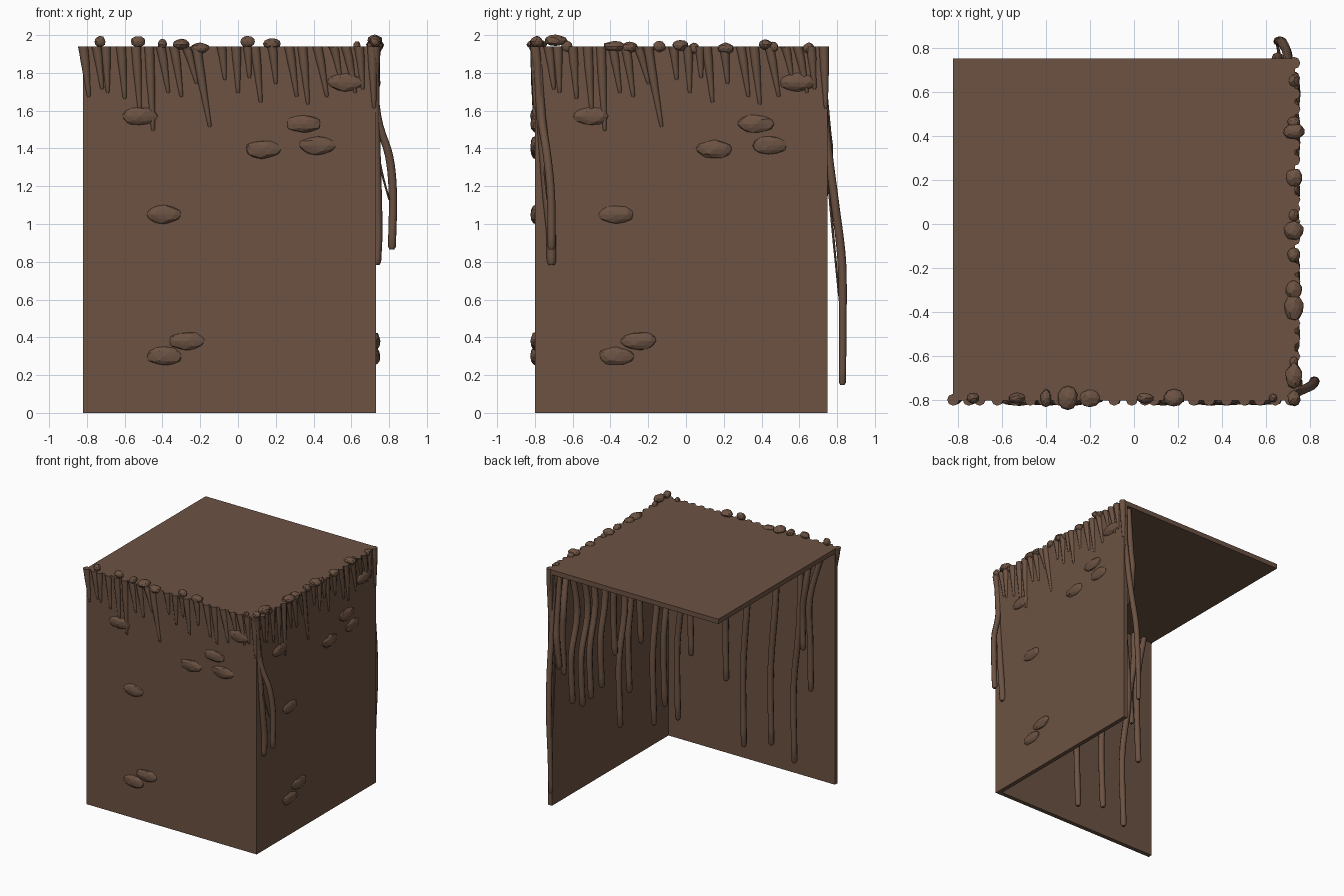
import bpy, bmesh, math, random
from mathutils import Vector, Matrix

random.seed(4)
earth = bpy.data.materials.new("earth_brown")
earth.diffuse_color = (0.15, 0.085, 0.055, 1)


def finish(name, bm, smooth=None):
    bmesh.ops.recalc_face_normals(bm, faces=bm.faces)
    me = bpy.data.meshes.new(name)
    bm.to_mesh(me)
    bm.free()
    ob = bpy.data.objects.new(name, me)
    bpy.context.collection.objects.link(ob)
    me.materials.append(earth)
    if smooth:
        bpy.ops.object.select_all(action='DESELECT')
        ob.select_set(True)
        bpy.context.view_layer.objects.active = ob
        bpy.ops.object.shade_smooth_by_angle(angle=math.radians(smooth))
    return ob


def slab(name, lo, hi):
    lo, hi = Vector(lo), Vector(hi)
    bm = bmesh.new()
    bmesh.ops.create_cube(bm, size=1, matrix=Matrix.Translation((lo + hi) / 2)
                          @ Matrix.Diagonal((*(hi - lo), 1)))
    finish(name, bm)


def tube(bm, pts, radii, sides=8):
    # smooth path through the points, swept by a round horizontal section
    P = [Vector(p) for p in pts]
    P = [2 * P[0] - P[1]] + P + [2 * P[-1] - P[-2]]
    path = []
    n = len(pts) - 1
    for i in range(n):
        a, b, c, d = P[i:i + 4]
        for k in range(5):
            t = k / 5
            p = 0.5 * (2 * b + (c - a) * t + (2 * a - 5 * b + 4 * c - d) * t * t
                       + (3 * b - a - 3 * c + d) * t ** 3)
            path.append((p, radii[i] + (radii[i + 1] - radii[i]) * t))
    end, r = P[-2], radii[-1]
    path += [(end, r), (end - Vector((0, 0, r * 0.7)), r * 0.6)]
    rings = []
    for p, r in path:
        rings.append([bm.verts.new(p + Vector((r * math.cos(2 * math.pi * s / sides),
                                               r * math.sin(2 * math.pi * s / sides), 0)))
                      for s in range(sides)])
    for A, B in zip(rings, rings[1:]):
        for s in range(sides):
            t = (s + 1) % sides
            bm.faces.new((A[s], A[t], B[t], B[s]))
    bm.faces.new(rings[0])
    bm.faces.new(rings[-1])


def stone(bm, pos, size):
    vs = bmesh.ops.create_icosphere(bm, subdivisions=2, radius=1)['verts']
    for v in vs:
        v.co *= random.uniform(0.9, 1.06)
        v.co = Vector(pos) + Vector([c * s for c, s in zip(v.co, size)])


# Turns things on the front wall onto the right wall
TURN = Matrix.Translation((-0.07, 0.02, 0)) @ Matrix.Rotation(math.pi / 2, 4, 'Z')

# Bank of earth: top and two walls
slab("ground_top", (-0.82, -0.80, 1.90), (0.73, 0.75, 1.94))
slab("front_wall", (-0.82, -0.80, 0), (0.73, -0.765, 1.91))
slab("right_wall", (0.695, -0.80, 0), (0.73, 0.75, 1.91))

# Outer fringe: top x, bottom x, bottom z
FRINGE = [(-.82, -.79, 1.68), (-.75, -.72, 1.72), (-.70, -.69, 1.70), (-.62, -.60, 1.67),
          (-.54, -.52, 1.60), (-.47, -.45, 1.50), (-.41, -.37, 1.70), (-.34, -.30, 1.68),
          (-.28, -.22, 1.75), (-.22, -.15, 1.52), (-.09, -.07, 1.77), (-.01, 0, 1.70),
          (.05, .06, 1.78), (.09, .12, 1.65), (.18, .20, 1.75), (.27, .31, 1.68),
          (.34, .37, 1.64), (.42, .47, 1.68), (.50, .54, 1.78), (.57, .62, 1.70),
          (.64, .66, 1.72), (.71, .72, 1.62)]
STONES = [(-.52, 1.57), (.57, 1.75), (.35, 1.53), (.42, 1.415), (.13, 1.395),
          (-.39, 1.05), (-.27, .38), (-.39, .30)]
for side, mat in (("front", Matrix()), ("right", TURN)):
    bm = bmesh.new()
    for a, b, z in FRINGE:
        m = (1.94 + z) / 2
        tube(bm, [(a, -.797, 1.94), (a + (b - a) * .35, -.797, m + .05), (b, -.797, z)],
             [.027, .024, .011])
    bm.transform(mat)
    finish(side + "_root_fringe", bm, 50)
    bm = bmesh.new()
    for x, z in STONES:
        stone(bm, (x, -.797, z), (.098, .027, .05))
    bm.transform(mat)
    finish(side + "_wall_stones", bm)

# Pebbles along the top edges: position, height, half length, half depth
bm = bmesh.new()
for x, z, l, d in [(-.73, 1.965, .03, .025), (-.53, 1.965, .04, .025), (-.40, 1.95, .025, .04),
                   (-.30, 1.95, .045, .055), (-.20, 1.93, .05, .045), (.05, 1.965, .04, .025),
                   (.18, 1.955, .048, .04), (.63, 1.94, .02, .02)]:
    stone(bm, (x, -.79, z), (l, d, .03))
for y, z, l, d in [(-.79, 1.965, .035, .03), (-.69, 1.972, .06, .04), (-.63, 1.94, .03, .02),
                   (-.38, 1.94, .06, .045), (-.30, 1.935, .045, .04), (-.14, 1.94, .035, .03),
                   (-.03, 1.945, .045, .045), (.04, 1.93, .03, .025), (.21, 1.93, .045, .04),
                   (.42, 1.95, .035, .05), (.46, 1.935, .03, .03), (.65, 1.93, .03, .025)]:
    stone(bm, (.725, y, z), (d, l, .03))
finish("edge_pebbles", bm)

# Roots hanging inside: position along the wall, bottom height
FRONT_IN = [(.57, .18), (.45, .74), (.13, .62), (-.03, .12), (-.28, .20), (-.49, .11),
            (-.64, .74), (-.57, 1.06)]
RIGHT_IN = [(.67, 1.06), (.56, .78), (.43, .71), (.32, .73), (.18, .77), (.01, .97),
            (-.06, .35), (-.18, .59), (-.33, .94), (-.50, .20), (-.64, .30)]


def hanging(bm, u, z, place):
    w = random.uniform(-.04, .04)
    h = 1.92 - z
    tube(bm, [place(u - w - .05, .02, 1.92), place(u - .03 + w, .055, 1.92 - h * .35),
              place(u + .01, .05, 1.92 - h * .65), place(u, .055, z + .02)],
         [.022, .026, .024, .023])


bm = bmesh.new()
for u, z in FRONT_IN:
    hanging(bm, u, z, lambda u, d, h: (u, -.765 + d, h))
finish("front_inner_roots", bm, 50)
bm = bmesh.new()
for u, z in RIGHT_IN:
    hanging(bm, u, z, lambda u, d, h: (.695 - d, u, h))
finish("right_inner_roots", bm, 50)

# Long roots breaking out at the wall ends
bm = bmesh.new()
tube(bm, [(.71, -.78, 1.93), (.735, -.765, 1.58), (.80, -.735, 1.36), (.82, -.715, 1.15),
          (.815, -.712, .88)], [.02, .022, .022, .022, .021])
tube(bm, [(.725, -.795, 1.93), (.73, -.765, 1.5), (.737, -.735, 1.15), (.74, -.715, .95),
          (.733, -.712, .80)], [.02, .022, .025, .025, .025])
tube(bm, [(.73, -.76, 1.45), (.76, -.75, 1.28), (.80, -.735, 1.13)], [.006, .006, .005], 6)
tube(bm, [(.71, .70, 1.9), (.70, .745, 1.45), (.69, .79, 1.1), (.67, .825, .8), (.655, .83, .45),
          (.65, .828, .16)], [.02, .022, .022, .023, .02, .018])
tube(bm, [(.67, .74, 1.5), (.66, .765, 1.1), (.65, .81, .62)], [.008, .008, .006], 6)
tube(bm, [(.65, .71, 1.9), (.655, .745, 1.5), (.65, .752, 1.38), (.64, .73, 1.15)],
     [.02, .023, .026, .022])
finish("long_corner_roots", bm, 50)
